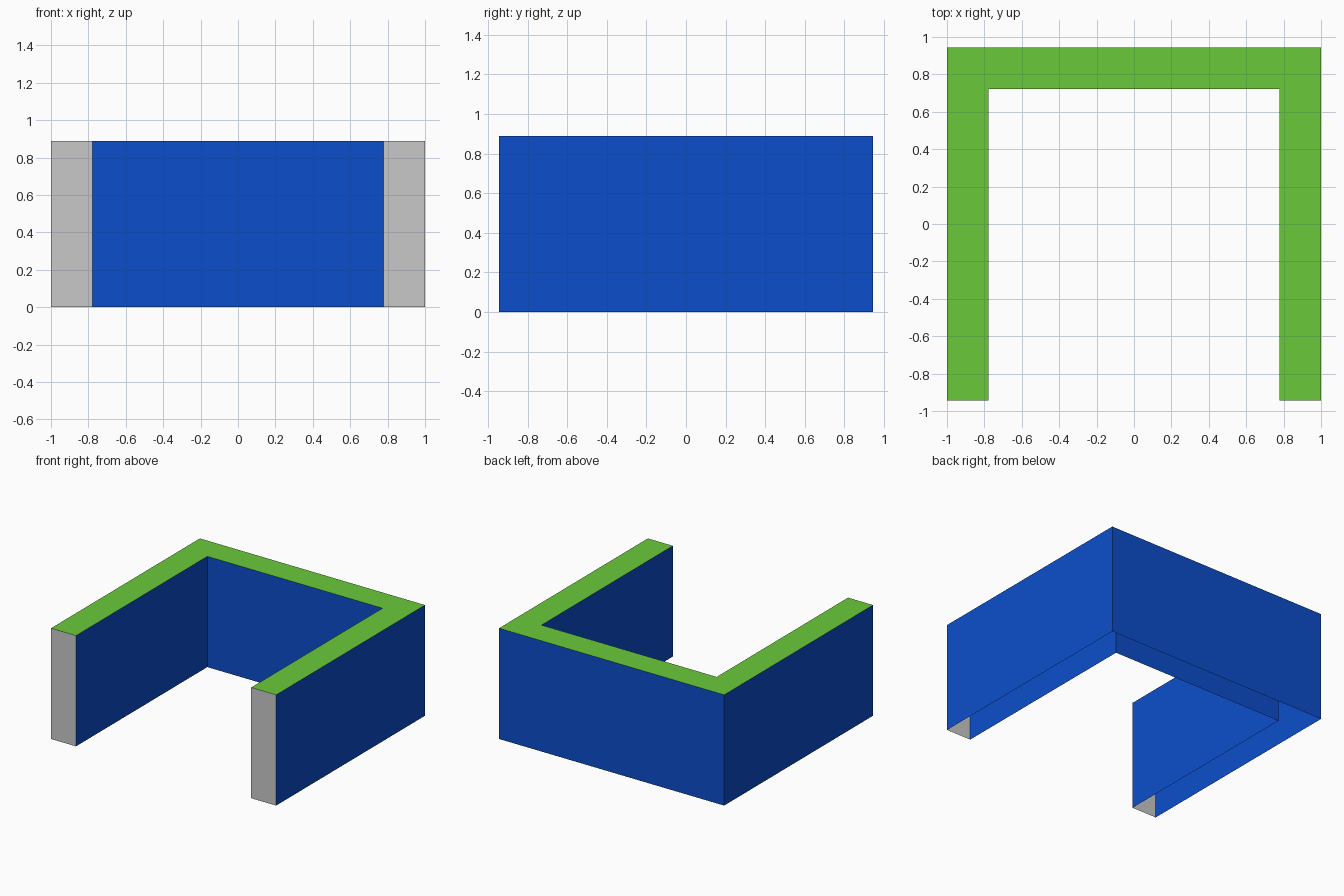
import bpy, bmesh

if "Cube" in bpy.data.objects:
    bpy.data.objects.remove(bpy.data.objects["Cube"])

HALF_X, HALF_Y = 1.0, 0.944
WALL, HEIGHT = 0.222, 0.889


def material(name, colour):
    mat = bpy.data.materials.new(name)
    mat.diffuse_color = (*colour, 1.0)
    mat.use_nodes = True
    mat.node_tree.nodes["Principled BSDF"].inputs["Base Color"].default_value = mat.diffuse_color
    return mat


blue = material("blue wall", (0.0037, 0.077, 0.597))
green = material("green top", (0.144, 0.591, 0.042))
grey = material("grey end", (0.584, 0.584, 0.584))

# U-shaped plan outline, counter-clockwise, open towards the front
ix, iy = HALF_X - WALL, HALF_Y - WALL
right = [(ix, iy), (ix, -HALF_Y), (HALF_X, -HALF_Y), (HALF_X, HALF_Y)]
outline = right + [(-x, y) for x, y in reversed(right)]

bm = bmesh.new()
low = [bm.verts.new((x, y, 0)) for x, y in outline]
high = [bm.verts.new((x, y, HEIGHT)) for x, y in outline]

# Walls, left open underneath: the wing ends facing the front are grey
n = len(outline)
for i in range(n):
    j = (i + 1) % n
    face = bm.faces.new((low[i], low[j], high[j], high[i]))
    is_end = outline[i][1] == outline[j][1] == -HALF_Y
    face.material_index = 2 if is_end else 0

# Top: two wings and the back strip, mitred at the corners
for quad in ((0, 1, 2, 3), (4, 5, 6, 7), (0, 3, 4, 7)):
    bm.faces.new([high[k] for k in quad]).material_index = 1

mesh = bpy.data.meshes.new("u_shaped_wall")
bm.to_mesh(mesh)
bm.free()
for mat in (blue, green, grey):
    mesh.materials.append(mat)
obj = bpy.data.objects.new("u_shaped_wall", mesh)
bpy.context.collection.objects.link(obj)
